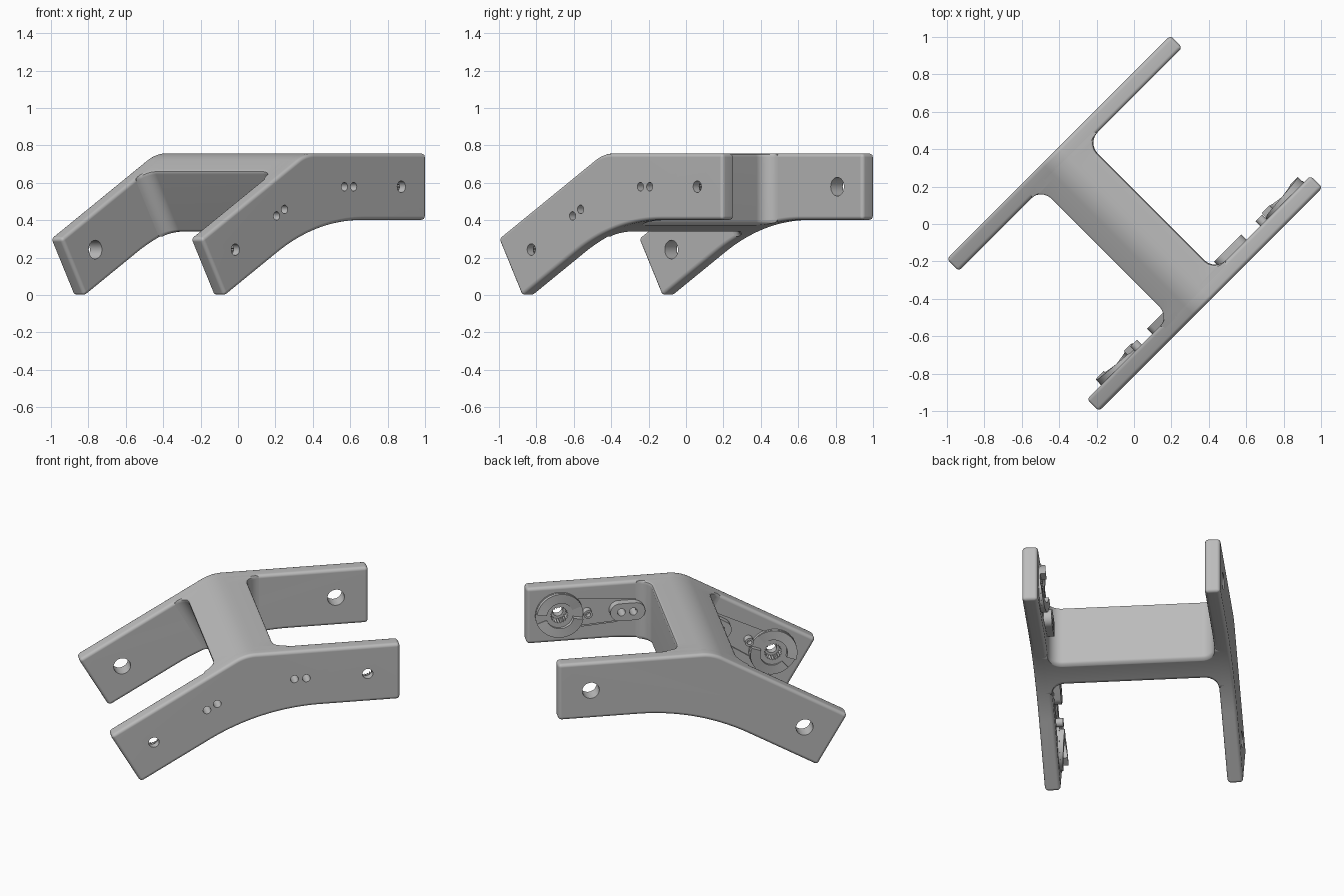
import bpy, bmesh, math
from math import sin, cos, tan, asin, sqrt, pi, radians

if "Cube" in bpy.data.objects:
    bpy.data.objects.remove(bpy.data.objects["Cube"])

# Main dimensions: two arms meet in a 30 degree bend (u along, v across, z up)
BEND_U, TOP_Z = -0.06, 0.757      # bend point of the top line
ARM, DEPTH = 0.91, 0.355          # arm length and height
V_OUT, V_IN = 0.575, 0.484        # outer and inner faces of the plates
HALF = radians(15)
R_TOP, R_LOW = 0.25, 1.3          # bend radii of top and underside
C_TOP = R_TOP * tan(HALF)
C_LOW = (R_LOW + DEPTH) * tan(HALF)
HOLE_S, HOLE_T = 0.72, DEPTH / 2  # pivot position on an arm

gray = bpy.data.materials.new("plain gray")
gray.use_nodes = True
gray.diffuse_color = (0.5, 0.5, 0.5, 1)
gray.node_tree.nodes["Principled BSDF"].inputs["Base Color"].default_value = (0.5, 0.5, 0.5, 1)


def arm(side, s, t):
    """Arm coordinates (along, below the top) to (u, z)."""
    if side > 0:
        return BEND_U + s, TOP_Z - t
    a = 2 * HALF
    return BEND_U - s * cos(a) + t * sin(a), TOP_Z - s * sin(a) - t * cos(a)


def make(name, lofts):
    """Capped lofts, each a list of equal-length 3D loops."""
    bm = bmesh.new()
    for loops in lofts:
        rows = [[bm.verts.new(p) for p in loop] for loop in loops]
        n = len(rows[0])
        for a, b in zip(rows, rows[1:]):
            for i in range(n):
                j = (i + 1) % n
                bm.faces.new((a[i], a[j], b[j], b[i]))
        bm.faces.new(rows[0][::-1])
        bm.faces.new(rows[-1])
    bmesh.ops.recalc_face_normals(bm, faces=bm.faces[:])
    mesh = bpy.data.meshes.new(name)
    bm.to_mesh(mesh)
    bm.free()
    mesh.materials.append(gray)
    ob = bpy.data.objects.new(name, mesh)
    bpy.context.collection.objects.link(ob)
    ob.rotation_euler.z = pi / 4
    return ob


def prism(loop, v0, v1):
    return [[(u, v, z) for u, z in loop] for v in (v0, v1)]


def activate(ob):
    bpy.ops.object.select_all(action='DESELECT')
    ob.select_set(True)
    bpy.context.view_layer.objects.active = ob


def apply(ob, kind, **settings):
    activate(ob)
    m = ob.modifiers.new(kind, kind)
    for k, val in settings.items():
        setattr(m, k, val)
    bpy.ops.object.modifier_apply(modifier=m.name)


def cut(ob, lofts):
    cutter = make("cutter", lofts)
    cutter.hide_render = True
    bpy.context.view_layer.update()
    apply(ob, 'BOOLEAN', object=cutter, operation='DIFFERENCE', solver='EXACT')
    bpy.data.objects.remove(cutter)


def finish(ob):
    activate(ob)
    bpy.ops.object.shade_smooth_by_angle(angle=radians(35))
    m = ob.modifiers.new("Weighted", 'WEIGHTED_NORMAL')
    m.keep_sharp = True


def circle(side, s, t, r, n=32, tooth=0.0):
    return [arm(side, s + (r + tooth * (i % 2)) * cos(2 * pi * i / n),
                t + (r + tooth * (i % 2)) * sin(2 * pi * i / n)) for i in range(n)]


def capsule(side, s0, r0, s1, r1, n=14):
    pts = []
    for s, r, start in ((s1, r1, -pi / 2), (s0, r0, pi / 2)):
        pts += [(s + r * cos(start + pi * i / n), HOLE_T + r * sin(start + pi * i / n))
                for i in range(n + 1)]
    return [arm(side, s, t) for s, t in pts]


def bent_profile(end, low_start):
    """Closed outline: right half down to the bend line, then its mirror image."""
    top = [(C_TOP - R_TOP * sin(HALF * k / 5), R_TOP - R_TOP * cos(HALF * k / 5))
           for k in range(5, -1, -1)]
    angles = [low_start + (HALF - low_start) * k / 12 for k in range(13)]
    low = [(C_LOW - R_LOW * sin(a), DEPTH + R_LOW - R_LOW * cos(a)) for a in angles]
    half = top + end + low
    return ([arm(1, s, t) for s, t in half] +
            [arm(-1, s, t) for s, t in half[-2:0:-1]])


# Side plates with rounded edges
profile = bent_profile([(ARM, 0), (ARM, DEPTH)], 0)
plates = {}
for name, v0, v1 in (("front_plate", -V_OUT, -V_IN), ("back_plate", V_IN, V_OUT)):
    plates[name] = make(name, [prism(profile, v0, v1)])
    apply(plates[name], 'BEVEL', width=0.02, segments=3, limit_method='ANGLE',
          angle_limit=radians(45), use_clamp_overlap=False)

# Pivot holes, screw holes, horn recesses and toothed sockets
SIDES = (1, -1)
SCREWS = (0.29, 0.36)
cut(plates["back_plate"], [prism(circle(sd, HOLE_S, HOLE_T, 0.05), 0.4, 0.7) for sd in SIDES])
front = plates["front_plate"]
cut(front, [prism(capsule(sd, 0.27, 0.065, HOLE_S, 0.095), -V_IN - 0.01, -0.4) for sd in SIDES])
cut(front, [prism(circle(sd, HOLE_S, HOLE_T, 0.044, 40, 0.008), -V_IN - 0.045, -0.4)
            for sd in SIDES])
cut(front, [prism(circle(sd, HOLE_S, HOLE_T, 0.031), -0.7, -0.4) for sd in SIDES])
screw_holes = [prism(circle(sd, s, HOLE_T, 0.023, 20), -0.7, -0.3)
               for sd in SIDES for s in SCREWS]
cut(front, screw_holes)
for ob in plates.values():
    finish(ob)


# Bridge between the plates, flaring into them with fillets
def bridge_section(s, v):
    e = 0.02
    tb = DEPTH + R_LOW - sqrt(R_LOW ** 2 - (C_LOW - s) ** 2)
    end = [(s - e, 0), (s - 0.3 * e, 0.3 * e), (s, e),
           (s, tb - e), (s - 0.3 * e, tb - 0.3 * e)]
    return [(u, v, z) for u, z in bent_profile(end, asin((C_LOW - s + e) / R_LOW))]


FILLET, BRIDGE_S = 0.08, 0.19
stations = [(-0.03, BRIDGE_S + FILLET)]
for k in range(9):
    a = pi / 2 * k / 8
    stations.append((FILLET * (1 - cos(a)), BRIDGE_S + FILLET * (1 - sin(a))))
sections = [bridge_section(s, d - V_IN) for d, s in stations]
sections += [bridge_section(s, V_IN - d) for d, s in reversed(stations)]
finish(make("bridge", [sections]))

# Horn mounts on the inner side of the front plate
FACE = -V_IN
for sd, label in ((1, "upper"), (-1, "lower")):
    # screw pad
    pad = make(label + "_screw_pad",
               [prism(capsule(sd, 0.275, 0.055, 0.37, 0.055), FACE - 0.015, FACE + 0.038)])
    cut(pad, screw_holes)
    finish(pad)

    # flat disc around the socket
    disc = make(label + "_horn_disc",
                [prism(circle(sd, HOLE_S, HOLE_T, 0.14, 48), FACE - 0.015, FACE + 0.01)])
    cut(disc, [prism(circle(sd, HOLE_S, HOLE_T, 0.044, 40, 0.008), -0.7, -0.3)])
    finish(disc)

    # two rising ramps on the disc
    ramps = []
    for turn in (0, 1):
        loops = []
        for k in range(19):
            a = radians(20) + turn * pi + radians(150) * k / 18
            h = 0.014 + 0.028 * k / 18
            loop = []
            for r, v in ((0.08, 0), (0.138, 0), (0.138, h), (0.08, h)):
                u, z = arm(sd, HOLE_S + r * cos(a), HOLE_T + r * sin(a))
                loop.append((u, FACE + v, z))
            loops.append(loop)
        ramps.append(loops)
    finish(make(label + "_horn_ramps", ramps))

    # small locating peg
    peg = make(label + "_peg",
               [prism(circle(sd, 0.555, HOLE_T, 0.026, 20), FACE - 0.015, FACE + 0.035)])
    cut(peg, [prism(circle(sd, 0.555, HOLE_T, 0.014, 16), FACE, FACE + 0.1)])
    finish(peg)
